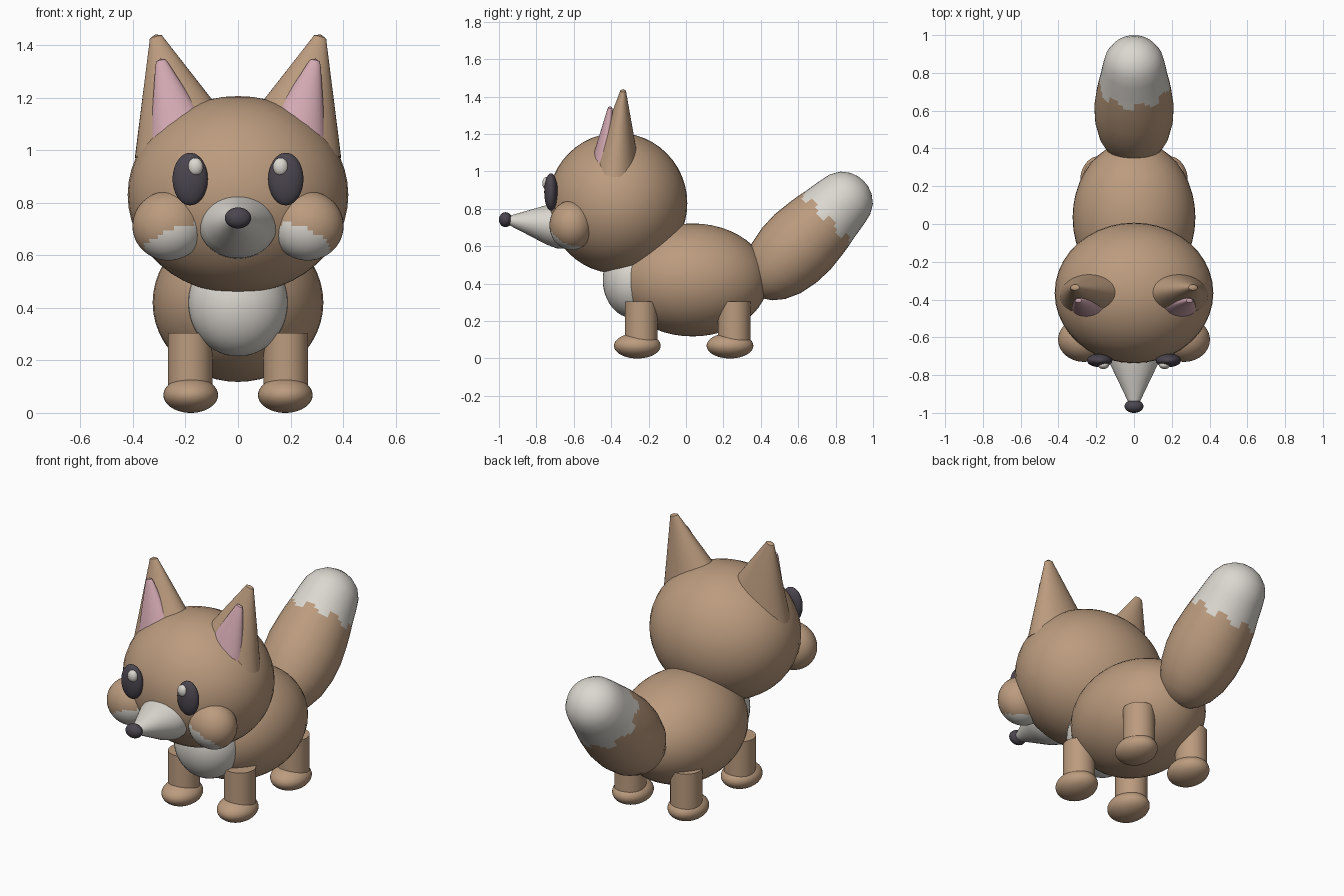
import bpy
import bmesh
import math
from mathutils import Matrix, Vector

cube = bpy.data.objects.get("Cube")
if cube:
    bpy.data.objects.remove(cube, do_unlink=True)


def material(name, rgb):
    mat = bpy.data.materials.new(name)
    mat.use_nodes = True
    colour = (*rgb, 1.0)
    mat.diffuse_color = colour
    bsdf = mat.node_tree.nodes["Principled BSDF"]
    bsdf.inputs["Base Color"].default_value = colour
    bsdf.inputs["Roughness"].default_value = 0.8
    return mat


FUR = material("tan_fur", (0.50, 0.33, 0.21))
CREAM = material("off_white_fur", (0.71, 0.68, 0.63))
DARK = material("charcoal", (0.07, 0.06, 0.078))
PINK = material("ear_pink", (0.66, 0.40, 0.45))


def finish(name, bm, mats, rule=None):
    """Turn a bmesh into a smooth object; rule(face centre) picks the material."""
    bmesh.ops.recalc_face_normals(bm, faces=bm.faces)
    if rule:
        for face in bm.faces:
            face.material_index = int(rule(face.calc_center_median()))
    mesh = bpy.data.meshes.new(name)
    bm.to_mesh(mesh)
    bm.free()
    for mat in mats:
        mesh.materials.append(mat)
    obj = bpy.data.objects.new(name, mesh)
    bpy.context.collection.objects.link(obj)
    bpy.ops.object.select_all(action='DESELECT')
    obj.select_set(True)
    bpy.context.view_layer.objects.active = obj
    bpy.ops.object.shade_smooth_by_angle(angle=math.radians(40))
    return obj


def ellipsoid(name, centre, radii, *mats, rule=None):
    bm = bmesh.new()
    bmesh.ops.create_uvsphere(bm, u_segments=40, v_segments=24, radius=1)
    obj = finish(name, bm, mats, rule)
    obj.location = centre
    obj.scale = radii
    return obj


def lathe(name, profile, origin, axis, scale, *mats, rule=None, steps=40):
    """Sweep (distance, radius) pairs round an axis, with an oval section."""
    bm = bmesh.new()
    rings = []
    for dist, rad in profile:
        if rad == 0:
            rings.append([bm.verts.new((0, 0, dist))] * steps)
            continue
        angles = [math.tau * i / steps for i in range(steps)]
        rings.append([bm.verts.new((rad * scale[0] * math.cos(a),
                                    rad * scale[1] * math.sin(a), dist)) for a in angles])
    for low, high in zip(rings, rings[1:]):
        for i in range(steps):
            j = (i + 1) % steps
            corners = list(dict.fromkeys((low[i], low[j], high[j], high[i])))
            bm.faces.new(corners)
    for ring in (rings[0], rings[-1]):
        if ring[0] != ring[1]:
            bm.faces.new(ring)
    obj = finish(name, bm, mats, rule)
    z = Vector(axis).normalized()
    x = (Vector((1, 0, 0)) - z * z.x).normalized()
    rotation = Matrix((x, z.cross(x), z)).transposed().to_4x4()
    obj.matrix_world = Matrix.Translation(origin) @ rotation
    return obj


# Body, chest and head
ellipsoid("body", (0, 0.035, 0.42), (0.325, 0.405, 0.302), FUR)
ellipsoid("chest", (0, -0.28, 0.42), (0.19, 0.165, 0.205), CREAM)
ellipsoid("head", (0, -0.365, 0.83), (0.42, 0.372, 0.376), FUR)

# Muzzle and nose
muzzle_profile = [(0, 0.11), (0.05, 0.142), (0.12, 0.147), (0.18, 0.128),
                  (0.28, 0.08), (0.39, 0.028), (0.4, 0)]
lathe("muzzle", muzzle_profile, (0, -0.56, 0.70), (0, -1, 0.1), (1, 0.84), CREAM)
ellipsoid("nose", (0, -0.965, 0.742), (0.05, 0.035, 0.04), DARK)

# Tail with a ragged pale tip, swept along a rising diagonal
tail_profile = [(0.5, 0), (0.515, 0.06), (0.545, 0.105), (0.6, 0.15), (0.68, 0.186),
                (0.78, 0.206), (0.88, 0.21), (0.98, 0.199), (1.02, 0.193), (1.04, 0.19),
                (1.06, 0.186), (1.08, 0.182), (1.1, 0.178), (1.18, 0.165), (1.24, 0.152),
                (1.29, 0.123), (1.325, 0.078), (1.34, 0.035), (1.343, 0)]


def tail_tip(c):
    return c.z > 1.06 + 0.025 * math.sin(8 * math.atan2(c.y, c.x))


lathe("tail", tail_profile, (0, 0, 0), (0, 1, 1), (1, 1), FUR, CREAM, rule=tail_tip)

# Paired parts
for side, s in (("left", 1), ("right", -1)):
    # Ears with pink linings
    lathe(side + "_ear", [(0, 0.2), (0.4, 0.034), (0.425, 0.024), (0.435, 0)],
          (0.2 * s, -0.375, 1.023), (0.115 * s, 0.04, 0.417), (1, 0.64), FUR)
    lathe(side + "_ear_lining", [(0, 0.125), (0.3, 0.026), (0.318, 0.018), (0.325, 0)],
          (0.215 * s, -0.435, 1.035), (0.08 * s, 0.03, 0.31), (1, 0.6), PINK)

    # Eyes with highlights
    ellipsoid(side + "_eye", (0.182 * s, -0.722, 0.89), (0.067, 0.036, 0.1), DARK)
    ellipsoid(side + "_eye_highlight", (0.162 * s, -0.746, 0.937),
              (0.029, 0.022, 0.034), CREAM)

    # Cheeks, pale on the lower inner front
    def cheek_pale(c):
        lean = -0.35 * c.x * s - 0.4 * c.y - 0.85 * c.z
        return lean > 0.48 + 0.03 * math.sin(14 * c.x)

    ellipsoid(side + "_cheek", (0.265 * s, -0.612, 0.712), (0.137, 0.118, 0.132),
              FUR, CREAM, rule=cheek_pale)

    # Legs and feet
    for end, leg_y, foot_y in (("front", -0.24, -0.26), ("back", 0.257, 0.235)):
        name = f"{end}_{side}"
        lathe(name + "_leg", [(0.05, 0.085), (0.305, 0.085)],
              (0.182 * s, leg_y, 0), (0, 0, 1), (1, 1.02), FUR)
        ellipsoid(name + "_foot", (0.18 * s, foot_y, 0.068), (0.104, 0.125, 0.068), FUR)
